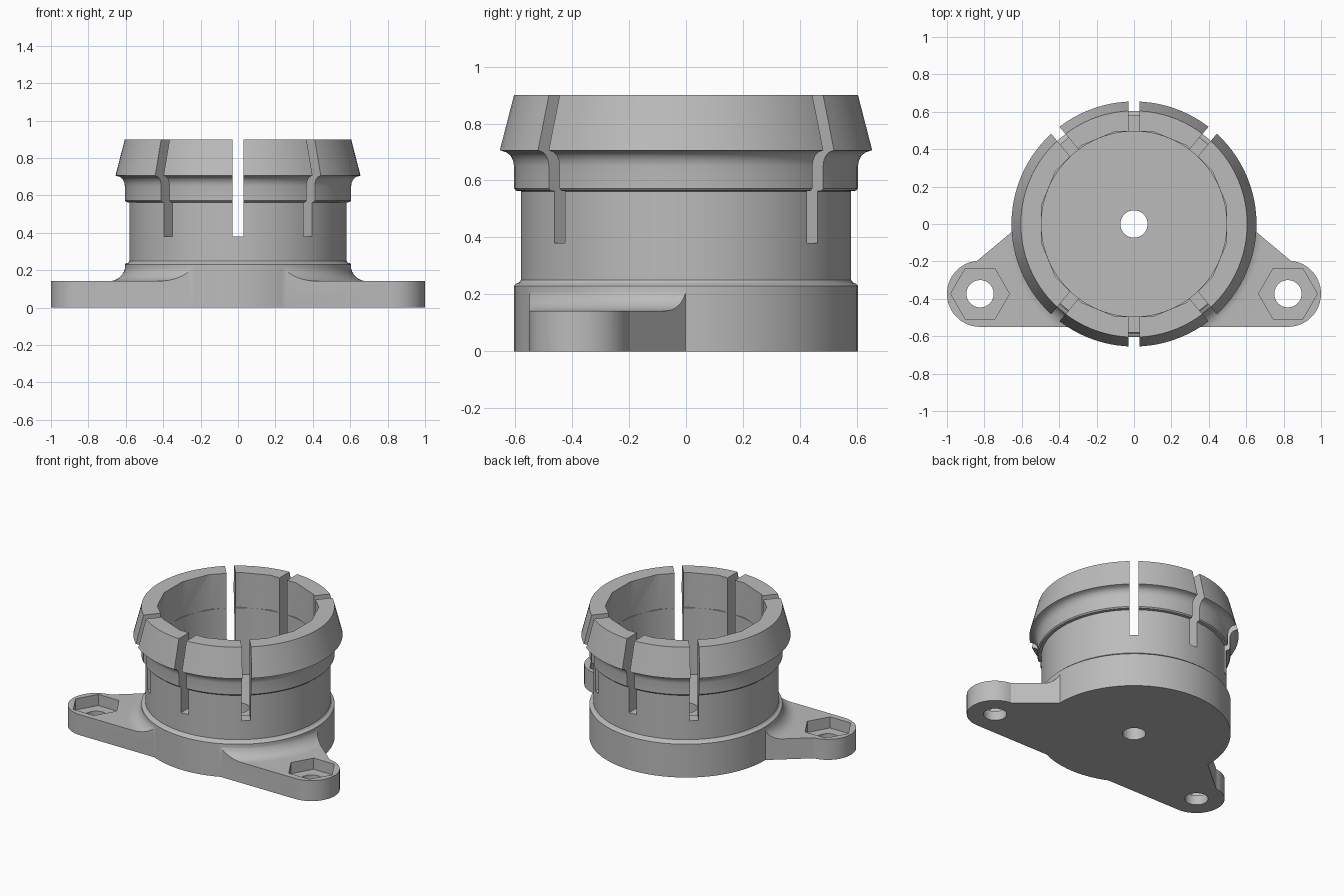
import bpy, bmesh, math
from mathutils import Matrix

cube = bpy.data.objects.get("Cube")
if cube:
    bpy.data.objects.remove(cube, do_unlink=True)

grey = bpy.data.materials.new("plain grey")
grey.use_nodes = True
colour = (0.5, 0.5, 0.5, 1)
grey.diffuse_color = colour
grey.node_tree.nodes["Principled BSDF"].inputs["Base Color"].default_value = colour


def add_object(name, bm):
    bmesh.ops.recalc_face_normals(bm, faces=bm.faces)
    mesh = bpy.data.meshes.new(name)
    bm.to_mesh(mesh)
    bm.free()
    mesh.materials.append(grey)
    obj = bpy.data.objects.new(name, mesh)
    bpy.context.collection.objects.link(obj)
    return obj


def lathe(name, profile, steps=96):
    """Solid of revolution; the profile starts and ends on the axis."""
    bm = bmesh.new()
    verts = [bm.verts.new((r, 0, z)) for r, z in profile]
    edges = [bm.edges.new(pair) for pair in zip(verts, verts[1:])]
    bmesh.ops.spin(bm, geom=verts + edges, cent=(0, 0, 0), axis=(0, 0, 1),
                   angle=math.tau, steps=steps, use_duplicate=False)
    bmesh.ops.remove_doubles(bm, verts=bm.verts, dist=1e-5)
    return add_object(name, bm)


def prism(name, outline, low, high):
    bm = bmesh.new()
    face = bm.faces.new([bm.verts.new((x, y, low)) for x, y in outline])
    top = bmesh.ops.extrude_face_region(bm, geom=[face])["geom"]
    moved = [v for v in top if isinstance(v, bmesh.types.BMVert)]
    bmesh.ops.translate(bm, verts=moved, vec=(0, 0, high - low))
    return add_object(name, bm)


def arc(cx, cy, r, start, end, count):
    angles = [math.radians(start + (end - start) * i / count) for i in range(count + 1)]
    return [(cx + r * math.cos(a), cy + r * math.sin(a)) for a in angles]


def ring(cx, cy, r, count, turn=0):
    return arc(cx, cy, r, turn, turn + 360, count)[:-1]


def combine(target, tool, operation):
    mod = target.modifiers.new("combine", "BOOLEAN")
    mod.operation, mod.solver, mod.object = operation, "EXACT", tool
    bpy.ops.object.select_all(action="DESELECT")
    bpy.context.view_layer.objects.active = target
    target.select_set(True)
    bpy.ops.object.modifier_apply(modifier=mod.name)
    bpy.data.objects.remove(tool, do_unlink=True)


# Round body: base, neck, shoulder, cove and tapered rim
body = lathe("slotted_socket", [
    (0, 0), (0.605, 0), (0.605, 0.23), (0.598, 0.237), (0.588, 0.24), (0.58, 0.25),
    (0.58, 0.562), (0.598, 0.564), (0.605, 0.572), (0.605, 0.65), (0.608, 0.668),
    (0.617, 0.686), (0.63, 0.698), (0.642, 0.702), (0.655, 0.706), (0.605, 0.9), (0, 0.9)])

# Mounting ears: plan outline trimmed by a skirt that sweeps up to the body
lug_x, lug_y, lug_r = 0.823, -0.373, 0.177
right_side = arc(lug_x, lug_y, lug_r, -90, 85, 24) + [(0.603, 0)]
ears = prism("mounting_ears", right_side + [(-x, y) for x, y in reversed(right_side)], 0, 0.4)
fillet = arc(0.69, 0.23, 0.088, 180, 270, 10)
skirt = lathe("skirt", [(0, -0.1), (1.2, -0.1), (1.2, 0.142)] + fillet[::-1] + [(0, 0.23)])
combine(ears, skirt, "INTERSECT")
combine(body, ears, "UNION")

# Bore: round below, faceted near the rim, with a drain hole in the floor
combine(body, prism("bore", ring(0, 0, 0.495, 96), 0.2, 1), "DIFFERENCE")
combine(body, prism("rim_bore", ring(0, 0, 0.505, 16, 11.25), 0.66, 1), "DIFFERENCE")
combine(body, prism("centre_hole", ring(0, 0, 0.073, 40), -0.1, 0.4), "DIFFERENCE")

# Bolt holes and hexagonal nut pockets
for side in (-1, 1):
    combine(body, prism("bolt_hole", ring(side * lug_x, lug_y, 0.073, 40), -0.1, 0.3), "DIFFERENCE")
    combine(body, prism("nut_pocket", ring(side * lug_x, lug_y, 0.157, 6), 0.065, 0.3), "DIFFERENCE")

# Slots that divide the wall into spring fingers
for angle in (50, 90, 130, 230, 270, 310):
    slot = prism("slot", [(0.3, -0.029), (0.8, -0.029), (0.8, 0.029), (0.3, 0.029)], 0.38, 1)
    slot.data.transform(Matrix.Rotation(math.radians(angle), 4, "Z"))
    combine(body, slot, "DIFFERENCE")

bpy.ops.object.shade_smooth_by_angle(angle=math.radians(30))
